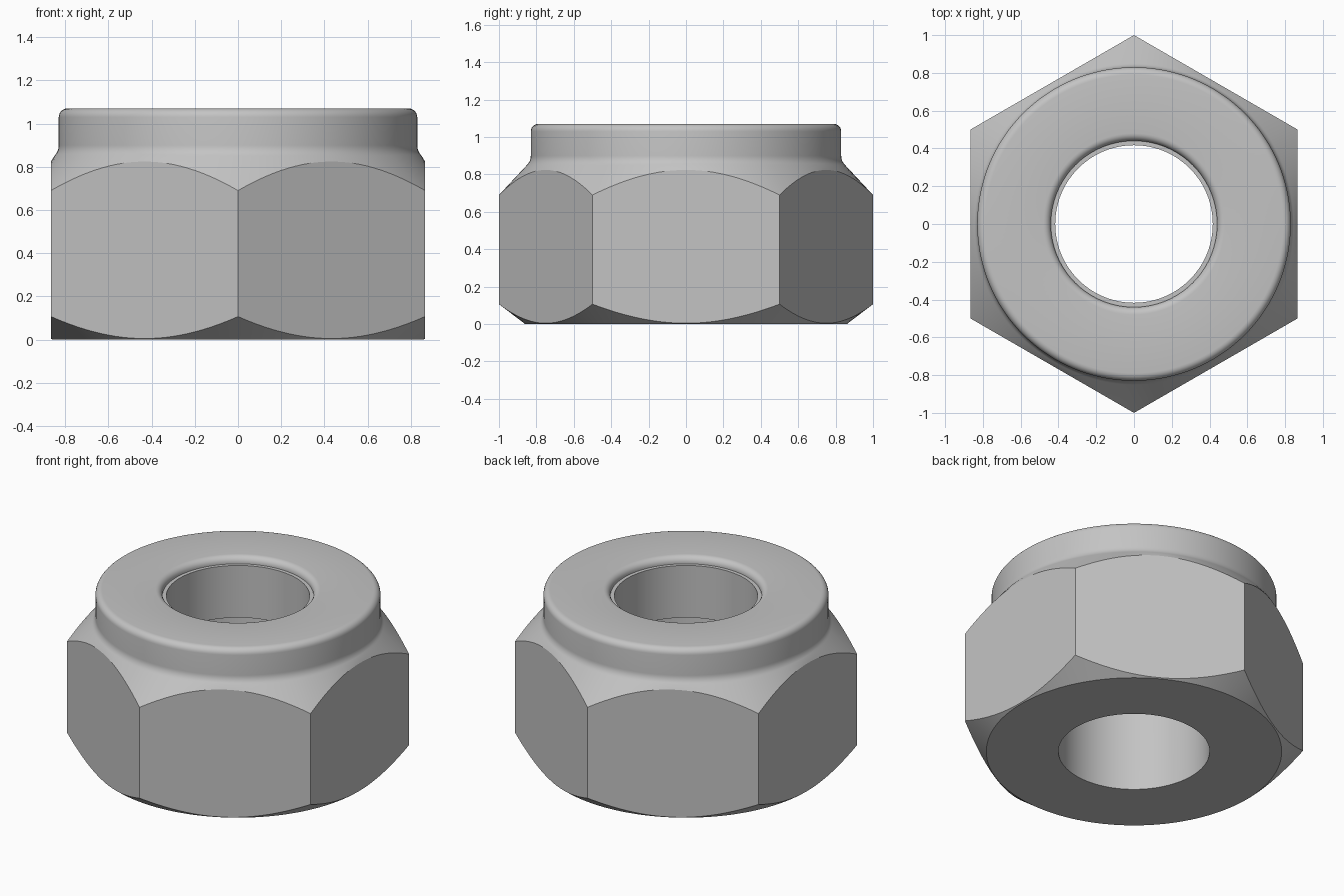
import bpy, bmesh
from math import cos, sin, pi, radians

cube = bpy.data.objects.get("Cube")
if cube:
    bpy.data.objects.remove(cube, do_unlink=True)

SEGMENTS = 144      # multiple of 12, so columns land on the hexagon corners
APOTHEM = 0.866

steel = bpy.data.materials.new("grey steel")
steel.use_nodes = True
GREY = (0.55, 0.55, 0.55, 1)
steel.diffuse_color = GREY
steel.node_tree.nodes["Principled BSDF"].inputs["Base Color"].default_value = GREY


def arc(cx, cz, radius, start, end, steps=6):
    """Points of a rounded corner in the (radius, height) plane."""
    angles = [radians(start + (end - start) * i / steps) for i in range(steps + 1)]
    return [(cx + radius * cos(a), cz + radius * sin(a)) for a in angles]


def lathe(name, profile_at):
    """Sweep a closed profile, which may vary with the angle, around z."""
    bm = bmesh.new()
    columns = []
    for i in range(SEGMENTS):
        a = 2 * pi * i / SEGMENTS
        columns.append([bm.verts.new((r * cos(a), r * sin(a), z)) for r, z in profile_at(a)])
    for i, col in enumerate(columns):
        nxt = columns[(i + 1) % SEGMENTS]
        for j in range(len(col)):
            k = (j + 1) % len(col)
            bm.faces.new((col[j], nxt[j], nxt[k], col[k]))
    bmesh.ops.remove_doubles(bm, verts=bm.verts, dist=0.0001)
    bmesh.ops.recalc_face_normals(bm, faces=bm.faces)
    mesh = bpy.data.meshes.new(name)
    bm.to_mesh(mesh)
    bm.free()
    mesh.materials.append(steel)
    obj = bpy.data.objects.new(name, mesh)
    bpy.context.collection.objects.link(obj)
    bpy.ops.object.select_all(action='DESELECT')
    obj.select_set(True)
    bpy.context.view_layer.objects.active = obj
    bpy.ops.object.shade_smooth_by_angle(angle=radians(30))
    return obj


def body_profile(angle):
    # Distance to the hexagon wall, with flats centred on +x and every 60 degrees
    wall = APOTHEM / cos((angle + pi / 6) % (pi / 3) - pi / 6)
    profile = [(0.44, 0), (0.86, 0)]
    # Hexagon wall trimmed by the conical chamfers below and above
    profile += [(wall, (wall - 0.86) * 0.76), (wall, 1.69 - wall)]
    # Concave fillet into the round collar
    profile += arc(0.90, 0.90, 0.07, 225, 180)
    # Rounded collar rim and rounded lip of the hole
    profile += arc(0.79, 1.03, 0.04, 0, 90)
    profile += arc(0.48, 1.03, 0.04, 90, 180)
    return profile


# Hexagonal body with collar
lathe("nut_body", body_profile)

# Locking ring set into the upper bore, slightly narrower than it
lathe("locking_ring", lambda a: [(0.417, 0.69), (0.46, 0.69), (0.46, 1.025), (0.417, 1.025)])
